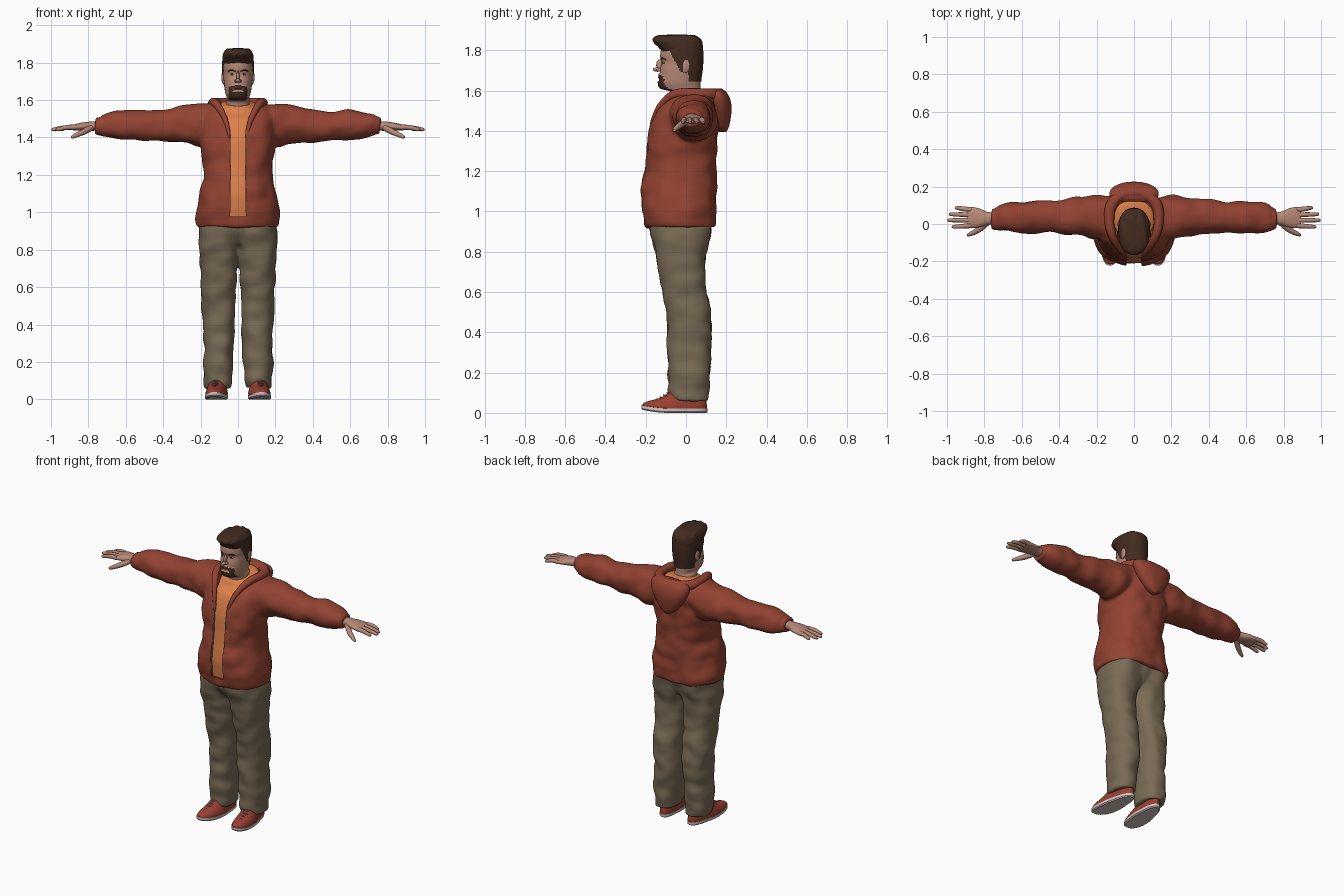
import bpy, bmesh, math
from mathutils import Vector, Matrix, noise

if "Cube" in bpy.data.objects:
    bpy.data.objects.remove(bpy.data.objects["Cube"])

def colour(name, r, g, b):
    m = bpy.data.materials.new(name)
    m.diffuse_color = (r, g, b, 1)
    m.use_nodes = True
    m.node_tree.nodes["Principled BSDF"].inputs["Base Color"].default_value = m.diffuse_color
    return m

RED = colour("jacket red", 0.29, 0.055, 0.031)
ORANGE = colour("shirt orange", 0.72, 0.215, 0.07)
KHAKI = colour("trouser khaki", 0.19, 0.145, 0.09)
SKIN = colour("skin", 0.47, 0.25, 0.185)
HAIR = colour("hair brown", 0.055, 0.024, 0.014)
SHOE = colour("shoe red", 0.32, 0.05, 0.03)
SOLE = colour("sole white", 0.66, 0.55, 0.52)
LACE = colour("lace grey", 0.22, 0.2, 0.19)
EYE = colour("eye white", 0.6, 0.55, 0.5)
TEAL = colour("zip teal", 0.1, 0.2, 0.18)

def spline(rows, sub):
    """Catmull-Rom interpolation through rows of numbers."""
    out = []
    for i in range(len(rows) - 1):
        p = [rows[max(0, min(len(rows) - 1, i + k))] for k in (-1, 0, 1, 2)]
        for s in range(sub):
            t = s / sub
            out.append([0.5 * (2 * b + (c - a) * t + (2 * a - 5 * b + 4 * c - d) * t * t
                        + (3 * b - a - 3 * c + d) * t ** 3) for a, b, c, d in zip(*p)])
    return out + [list(rows[-1])]

def loft(bm, rows, axis="z", n=48, sub=5, e=2.2, warp=None):
    """Rows are (position, min a, max a, min b, max b); a,b = x,y for z and y,z for x."""
    rings = []
    for t, a0, a1, b0, b1 in spline(rows, sub):
        ring = []
        for k in range(n):
            c, s = math.cos(2 * math.pi * k / n), math.sin(2 * math.pi * k / n)
            a = (a0 + a1) / 2 + (a1 - a0) / 2 * math.copysign(abs(c) ** (2 / e), c)
            b = (b0 + b1) / 2 + (b1 - b0) / 2 * math.copysign(abs(s) ** (2 / e), s)
            p = Vector((a, b, t)) if axis == "z" else Vector((t, a, b))
            ring.append(bm.verts.new(warp(p) if warp else p))
        rings.append(ring)
    for lo, hi in zip(rings, rings[1:]):
        for k in range(n):
            bm.faces.new((lo[k], lo[(k + 1) % n], hi[(k + 1) % n], hi[k]))
    bm.faces.new(rings[0][::-1])
    bm.faces.new(rings[-1])

def mirror(bm):
    d = bmesh.ops.duplicate(bm, geom=bm.verts[:] + bm.edges[:] + bm.faces[:])["geom"]
    bmesh.ops.scale(bm, vec=(-1, 1, 1), verts=[v for v in d if isinstance(v, bmesh.types.BMVert)])
    bmesh.ops.reverse_faces(bm, faces=[f for f in d if isinstance(f, bmesh.types.BMFace)])

def activate(ob):
    bpy.ops.object.select_all(action="DESELECT")
    ob.select_set(True)
    bpy.context.view_layer.objects.active = ob

def apply_mod(ob, kind, **kw):
    m = ob.modifiers.new(kind, kind)
    for k, v in kw.items():
        setattr(m, k, v)
    activate(ob)
    bpy.ops.object.modifier_apply(modifier=m.name)

def make(bm, name, mats, rule=None, cloth=0, angle=60):
    me = bpy.data.meshes.new(name)
    bm.to_mesh(me)
    bm.free()
    ob = bpy.data.objects.new(name, me)
    bpy.context.collection.objects.link(ob)
    for m in mats:
        me.materials.append(m)
    if cloth:  # fuse overlapping lofts and add soft folds
        apply_mod(ob, "REMESH", mode="VOXEL", voxel_size=0.009)
        apply_mod(ob, "SMOOTH", factor=0.5, iterations=5)
        for v, nr in [(v, v.normal.copy()) for v in ob.data.vertices]:
            v.co += nr * (noise.noise(Vector((v.co.x * 11, v.co.y * 8, v.co.z * 13))) * cloth + 0.001)
    if rule:
        for f in ob.data.polygons:
            f.material_index = rule(f.center)
    activate(ob)
    bpy.ops.object.shade_smooth_by_angle(angle=math.radians(angle))
    return ob

def tube(name, paths, mat, both=True):
    """Round tubes through (x, y, z, radius) points."""
    cu = bpy.data.curves.new(name, "CURVE")
    cu.dimensions, cu.bevel_depth, cu.bevel_resolution = "3D", 1, 4
    cu.use_fill_caps, cu.resolution_u = True, 6
    for path in paths:
        for s in ((1, -1) if both else (1,)):
            sp = cu.splines.new("BEZIER")
            sp.bezier_points.add(len(path) - 1)
            for bp, (x, y, z, r) in zip(sp.bezier_points, path):
                bp.co, bp.radius = (x * s, y, z), r
                bp.handle_left_type = bp.handle_right_type = "AUTO"
    ob = bpy.data.objects.new(name, cu)
    bpy.context.collection.objects.link(ob)
    cu.materials.append(mat)
    activate(ob)
    bpy.ops.object.convert(target="MESH")
    bpy.ops.object.shade_smooth_by_angle(angle=math.radians(60))

def blobs(name, mat, items, both=True):
    bm = bmesh.new()
    for loc, size in items:
        bmesh.ops.create_uvsphere(bm, u_segments=20, v_segments=12, radius=1,
                                  matrix=Matrix.Translation(loc) @ Matrix.Diagonal((*size, 1)))
    if both:
        mirror(bm)
    make(bm, name, [mat])

def sym(rows, inset=0):
    return [(z, -h + inset, h - inset, a + inset, b - inset) for z, h, a, b in rows]

# Jacket: torso and sleeves fused, then opened at the front and neck
TORSO = [(.922, .213, -.197, .145), (.95, .222, -.207, .15), (1.0, .222, -.214, .15), (1.08, .206, -.221, .148),
         (1.15, .19, -.214, .149), (1.2, .181, -.206, .151), (1.28, .187, -.197, .153), (1.36, .2, -.191, .156),
         (1.44, .205, -.172, .162), (1.5, .2, -.147, .165), (1.55, .185, -.107, .16), (1.585, .155, -.075, .15)]
bm = bmesh.new()
loft(bm, [(.08, -.06, .14, 1.42, 1.58), (.2, -.08, .155, 1.35, 1.582), (.28, -.062, .142, 1.372, 1.572),
          (.38, -.052, .13, 1.374, 1.552), (.48, -.047, .122, 1.384, 1.54), (.6, -.046, .117, 1.39, 1.542),
          (.68, -.04, .112, 1.395, 1.536), (.725, -.034, .1, 1.405, 1.52), (.738, -.03, .086, 1.414, 1.508),
          (.762, -.028, .084, 1.415, 1.505)], axis="x")
mirror(bm)
loft(bm, sym(TORSO), n=64, e=2.4)
jacket = make(bm, "jacket", [RED], cloth=.012)

bm = bmesh.new()
side = [(.042, .978), (.042, 1.36), (.052, 1.46), (.085, 1.55), (.1, 1.7)]
outline = side + [(-x, z) for x, z in side[::-1]]
face = bm.faces.new([bm.verts.new((x, -.5, z)) for x, z in outline])
ext = bmesh.ops.extrude_face_region(bm, geom=[face])["geom"]
bmesh.ops.translate(bm, vec=(0, .47, 0), verts=[v for v in ext if isinstance(v, bmesh.types.BMVert)])
bmesh.ops.recalc_face_normals(bm, faces=bm.faces[:])
front_cut = make(bm, "front_cutter", [RED])
bm = bmesh.new()
loft(bm, sym([(1.53, .105, -.08, .125), (1.7, .115, -.08, .135)]), sub=1)
neck_cut = make(bm, "neck_cutter", [RED])
for c in (front_cut, neck_cut):
    apply_mod(jacket, "BOOLEAN", operation="DIFFERENCE", solver="EXACT", object=c)
    bpy.data.objects.remove(c)
activate(jacket)
bpy.ops.object.shade_smooth_by_angle(angle=math.radians(50))

# Shirt under the jacket, with a collar that slopes down to the front
bm = bmesh.new()
loft(bm, sym(TORSO[1:10], .011) + sym([(1.545, .13, -.098, .135), (1.572, .1, -.085, .122), (1.582, .078, -.075, .092)]),
     n=64, e=2.3, warp=lambda p: p + Vector((0, 0, max(0, min(1, (p.z - 1.5) / .07)) * .2 * p.y)))
make(bm, "shirt", [ORANGE])

# Zip along the opening
tube("zip", [[(.043, a + .006, z, .0035) for z, h, a, b in TORSO[2:9]]], TEAL)

# Hood: rolled edge round the neck and a bag hanging at the back
edge = [(.046, -.178, 1.4, .007), (.06, -.157, 1.47, .012), (.092, -.108, 1.545, .018), (.12, -.05, 1.583, .023),
        (.132, .03, 1.585, .027), (.118, .105, 1.58, .031), (.065, .155, 1.58, .031), (0, .168, 1.58, .031)]
tube("hood_edge", [edge + [(-x, y, z, r) for x, y, z, r in edge[-2::-1]]], RED, both=False)
bm = bmesh.new()
loft(bm, sym([(1.395, .015, .165, .2), (1.42, .052, .145, .213), (1.47, .092, .12, .223), (1.52, .12, .11, .226),
              (1.56, .132, .105, .218), (1.59, .125, .115, .202), (1.606, .09, .135, .18)]))
make(bm, "hood_bag", [RED])

# Trousers
bm = bmesh.new()
loft(bm, [(.06, .04, .176, -.07, .108), (.1, .036, .182, -.086, .113), (.2, .03, .182, -.088, .117),
          (.3, .024, .183, -.09, .122), (.4, .02, .187, -.092, .126), (.5, .016, .191, -.097, .121),
          (.6, .012, .196, -.115, .101), (.7, .007, .202, -.134, .092), (.8, -.008, .208, -.153, .101),
          (.88, -.03, .207, -.17, .12), (.95, -.04, .2, -.182, .128)], e=2.4)
mirror(bm)
loft(bm, sym([(.815, .1, -.1, .05), (.84, .15, -.14, .085), (.9, .19, -.172, .118), (.97, .2, -.182, .126)]))
make(bm, "trousers", [KHAKI], cloth=.012)

# Shoes with upturned toes, splayed a little outwards
def foot(p):
    p.z += .014 * (max(0, -p.y - .08) / .13) ** 2
    w = 1.08 if p.y < -.05 else 0.95 + .13 * max(0, (.0 - p.y) / .05)
    return Vector((.108 + p.x * w - p.y * .09, p.y, p.z))

bm = bmesh.new()
loft(bm, sym([(.018, .053, -.215, .103), (.032, .054, -.213, .104), (.05, .051, -.185, .102), (.07, .046, -.135, .1),
              (.09, .041, -.1, .097), (.115, .038, -.072, .092)]), e=2.3, warp=foot)
mirror(bm)
make(bm, "shoes", [SHOE])
bm = bmesh.new()
loft(bm, sym([(0, .05, -.215, .1), (.006, .056, -.222, .106), (.022, .056, -.222, .106)]), sub=1, e=2.3, warp=foot)
mirror(bm)
make(bm, "soles", [SOLE], angle=40)
laces = []
for i in range(5):
    y, z = -.145 + i * .017, .068 + i * .0105
    laces.append([(.092 - y * .09, y + .014, z - .006, .004), (.11 - y * .09, y, z, .004),
                  (.13 - y * .09, y + .014, z - .006, .004)])
tube("laces", laces, LACE)

# Hands: palm, fingers and thumb
bm = bmesh.new()
loft(bm, [(.72, -.002, .062, 1.437, 1.488), (.78, -.004, .064, 1.436, 1.486), (.83, -.018, .084, 1.437, 1.48),
          (.87, -.022, .091, 1.437, 1.471), (.892, -.019, .088, 1.441, 1.464)], axis="x", n=32)
mirror(bm)
make(bm, "palms", [SKIN])
fingers = []
for y, tip, spread in ((-.008, .975, -.007), (.02, .998, 0), (.048, .99, .004), (.076, .958, .01)):
    fingers.append([(.87, y, 1.455, .014), (.92, y + spread * .6, 1.453, .0125), (tip - .012, y + spread, 1.443, .01),
                    (tip - .002, y + spread, 1.441, .006), (tip, y + spread, 1.441, .001)])
fingers.append([(.785, .008, 1.452, .017), (.83, -.03, 1.428, .016), (.87, -.052, 1.41, .012),
                (.89, -.06, 1.4, .007), (.893, -.061, 1.399, .001)])
tube("fingers", fingers, SKIN)

# Head and neck, with a coloured and slightly raised goatee
HEAD = [(1.5, .074, -.06, .085), (1.55, .068, -.062, .08), (1.592, .064, -.072, .074), (1.61, .06, -.122, .072),
        (1.635, .067, -.134, .071), (1.665, .072, -.132, .072), (1.7, .076, -.129, .077), (1.738, .078, -.121, .08),
        (1.765, .079, -.128, .081), (1.8, .079, -.124, .079), (1.835, .073, -.105, .07), (1.858, .055, -.075, .045)]

def goatee(p):
    if p.y > -.07 or p.z > 1.682 - abs(p.x) * .2 or p.z < 1.598 or abs(p.x) > .05:
        return 0
    return 0 if abs(p.x) < .028 and 1.645 < p.z < 1.661 else 1

bm = bmesh.new()
loft(bm, sym(HEAD), n=112, sub=9, e=2.15, warp=lambda p: p + Vector((0, -.006 * goatee(p), 0)))
make(bm, "head", [SKIN, HAIR], rule=goatee)
blobs("nose", SKIN, [((0, -.141, 1.704), (.013, .024, .011)), ((0, -.13, 1.725), (.009, .018, .03)),
                     ((.011, -.132, 1.702), (.008, .013, .008))])
blobs("ears", SKIN, [((.08, .0, 1.722), (.009, .019, .033)), ((.078, -.008, 1.7), (.007, .01, .014))])
blobs("eyes", EYE, [((.031, -.107, 1.738), (.014, .01, .006))])
blobs("irises", HAIR, [((.031, -.114, 1.738), (.006, .005, .0055))])
tube("eyebrows", [[(.014, -.124, 1.754, .003), (.034, -.119, 1.76, .0045), (.054, -.1, 1.754, .002)]], HAIR)

# Hair: short back and sides trimmed to the hairline, and a swept-up top
bm = bmesh.new()
loft(bm, sym(HEAD[2:], -.006), n=96, sub=9, e=2.15)

def bald(c):
    low = 1.69 if c.y < .012 else 1.645
    return c.z < low or c.y < -.03 - (c.z - 1.7) * .55

bmesh.ops.delete(bm, geom=[f for f in bm.faces if bald(f.calc_center_median())], context="FACES")
make(bm, "hair_sides", [HAIR])
bm = bmesh.new()
loft(bm, sym([(1.795, .08, -.12, .084), (1.815, .083, -.136, .084), (1.838, .082, -.16, .081), (1.852, .079, -.165, .074),
              (1.866, .069, -.152, .056), (1.874, .052, -.125, .034), (1.878, .02, -.08, -.01)]), n=64, e=2.4,
     warp=lambda p: p + Vector((0, 0, .003 * math.sin(p.x * 160 + p.y * 30) * (p.z > 1.81) * (p.z < 1.875))))
make(bm, "hair_top", [HAIR])
